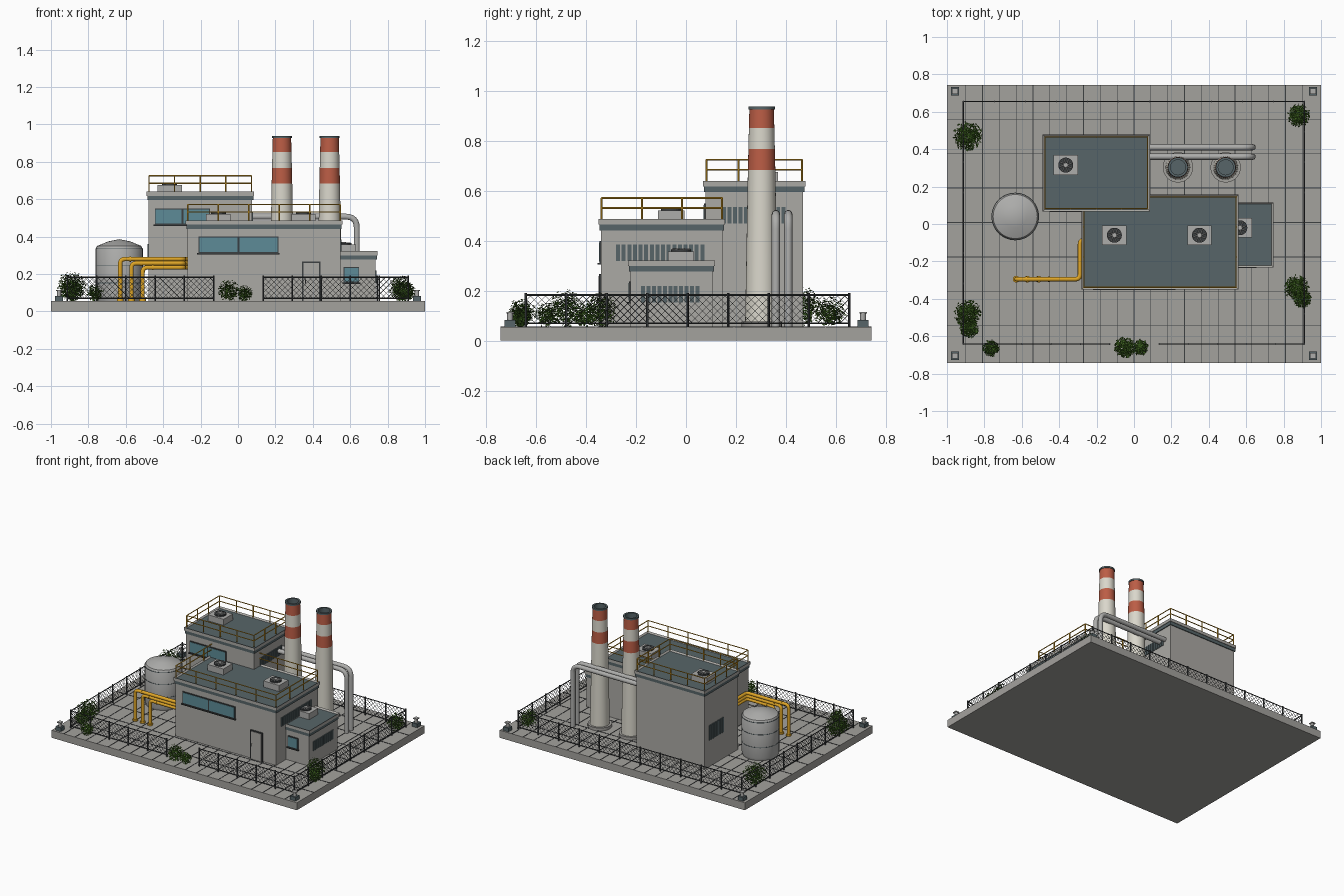
import bpy, bmesh, math, random
from mathutils import Vector, Matrix

cube = bpy.data.objects.get("Cube")
if cube:
    bpy.data.objects.remove(cube, do_unlink=True)
random.seed(7)
GROUND = 0.055


def material(name, r, g, b):
    mat = bpy.data.materials.new(name)
    mat.use_nodes = True
    mat.diffuse_color = (r, g, b, 1)
    shader = next(n for n in mat.node_tree.nodes if n.type == "BSDF_PRINCIPLED")
    shader.inputs["Base Color"].default_value = (r, g, b, 1)
    shader.inputs["Roughness"].default_value = 0.8
    return mat


concrete = material("paving concrete", .37, .36, .34)
wall = material("wall grey", .41, .4, .375)
slate = material("roof slate", .095, .13, .14)
dark = material("dark steel", .045, .05, .053)
glass = material("window glass", .11, .26, .31)
white = material("chimney white", .7, .68, .6)
red = material("chimney red", .5, .11, .06)
yellow = material("safety yellow", .74, .38, .02)
green = material("leaf green", .05, .13, .015)
metal = material("pale metal", .42, .42, .41)


def finish(name, bm, *mats, smooth=False):
    mesh = bpy.data.meshes.new(name)
    bm.to_mesh(mesh)
    bm.free()
    for mat in mats:
        mesh.materials.append(mat)
    obj = bpy.data.objects.new(name, mesh)
    bpy.context.collection.objects.link(obj)
    if smooth:
        bpy.ops.object.select_all(action="DESELECT")
        obj.select_set(True)
        bpy.context.view_layer.objects.active = obj
        bpy.ops.object.shade_smooth_by_angle(angle=math.radians(35))
    return obj


def box(bm, low, high, index=0):
    low, high = Vector(low), Vector(high)
    place = Matrix.Translation((low + high) / 2) @ Matrix.Diagonal((*(high - low), 1))
    made = bmesh.ops.create_cube(bm, size=1, matrix=place)["verts"]
    faces = {f for v in made for f in v.link_faces}
    for face in faces:
        face.material_index = index
    return faces


def rod(bm, start, end, radius, sides=6, index=0):
    start, end = Vector(start), Vector(end)
    axis = end - start
    place = Matrix.Translation((start + end) / 2) @ axis.to_track_quat("Z", "Y").to_matrix().to_4x4()
    made = bmesh.ops.create_cone(bm, cap_ends=True, segments=sides, radius1=radius,
                                 radius2=radius, depth=axis.length, matrix=place)["verts"]
    for face in {f for v in made for f in v.link_faces}:
        face.material_index = index


def lathe(bm, x, y, profile, steps=32):
    verts = [bm.verts.new((x + r, y, z)) for r, z in profile]
    edges = [bm.edges.new(pair) for pair in zip(verts, verts[1:])]
    bmesh.ops.spin(bm, geom=verts + edges, cent=(x, y, 0), axis=(0, 0, 1),
                   angle=math.tau, steps=steps)
    bmesh.ops.remove_doubles(bm, verts=bm.verts, dist=.0001)
    bmesh.ops.recalc_face_normals(bm, faces=bm.faces)


def pipe(name, points, radius, mat, bend=.045):
    """Tube along straight runs with rounded elbows."""
    points = [Vector(p) for p in points]
    path = [points[0]]
    for before, corner, after in zip(points, points[1:], points[2:]):
        a = corner + (before - corner).normalized() * bend
        b = corner + (after - corner).normalized() * bend
        for step in range(7):
            t = step / 6
            path.append(a * (1 - t) ** 2 + corner * 2 * t * (1 - t) + b * t ** 2)
    path.append(points[-1])
    curve = bpy.data.curves.new(name, "CURVE")
    curve.dimensions = "3D"
    curve.bevel_depth = radius
    curve.bevel_resolution = 3
    curve.use_fill_caps = True
    spline = curve.splines.new("POLY")
    spline.points.add(len(path) - 1)
    for point, place in zip(spline.points, path):
        point.co = (*place, 1)
    curve.materials.append(mat)
    bpy.context.collection.objects.link(bpy.data.objects.new(name, curve))


def railing(name, x0, x1, y0, y1, z):
    bm = bmesh.new()
    corners = [Vector(c) for c in ((x0, y0, z), (x1, y0, z), (x1, y1, z), (x0, y1, z))]
    for a, b in zip(corners, corners[1:] + corners[:1]):
        for height in (.045, .085):
            up = Vector((0, 0, height))
            rod(bm, a + up, b + up, .0035)
        bays = round((b - a).length / .15)
        for i in range(bays):
            foot = a.lerp(b, i / bays)
            rod(bm, foot, foot + Vector((0, 0, .085)), .004)
    finish(name, bm, yellow)


def building(name, x0, x1, y0, y1, top):
    bm = bmesh.new()
    box(bm, (x0, y0, GROUND), (x1, y1, top - .04))
    e = .006
    box(bm, (x0 - e, y0 - e, top - .045), (x1 + e, y1 + e, top - .022), 1)
    e = .01
    cap = box(bm, (x0 - e, y0 - e, top - .022), (x1 + e, y1 + e, top))
    # sunken roof inside the parapet
    roof = max(cap, key=lambda f: f.calc_center_median().z)
    bmesh.ops.inset_region(bm, faces=[roof], thickness=.014)
    roof.material_index = 1
    bmesh.ops.translate(bm, verts=roof.verts, vec=(0, 0, -.01))
    finish(name, bm, wall, slate)


def window(name, x0, x1, y, z0, z1, panes):
    bm = bmesh.new()
    box(bm, (x0, y - .006, z0), (x1, y + .002, z1))
    box(bm, (x0 - .006, y - .014, z0 - .007), (x1 + .006, y, z0))
    width = (x1 - x0) / panes
    for i in range(panes):
        left = x0 + i * width
        box(bm, (left + .005, y - .008, z0 + .006), (left + width - .005, y, z1 - .006), 1)
    finish(name, bm, dark, glass)


def louvers(name, x, y0, y1, z0, z1):
    bm = bmesh.new()
    count = round((y1 - y0) / .0225)
    for i in range(count):
        y = y0 + (y1 - y0) * i / count
        box(bm, (x - .005, y, z0), (x + .005, y + .016, z1))
    finish(name, bm, slate)


def roof_vent(name, x, y, z):
    bm = bmesh.new()
    box(bm, (x - .065, y - .053, z), (x + .065, y + .053, z + .045))
    top = Vector((x, y, z + .045))
    rod(bm, top, top + Vector((0, 0, .009)), .04, 24, 1)
    rod(bm, top, top + Vector((0, 0, .013)), .012, 12)
    for i in range(8):
        turn = Matrix.Rotation(math.tau * i / 8, 3, "Z")
        rod(bm, top + turn @ Vector((.01, 0, .009)), top + turn @ Vector((.036, .012, .009)), .003, 4)
    finish(name, bm, metal, dark)


# Ground slab and paving joints
bm = bmesh.new()
box(bm, (-1, -.743, 0), (1, .743, GROUND))
finish("ground_slab", bm, concrete)
bm = bmesh.new()
for i in range(-10, 11):
    box(bm, (i * .09 - .002, -.743, GROUND), (i * .09 + .002, .743, GROUND + .002))
for i in range(-3, 4):
    y = i * .184 + .008
    box(bm, (-1, y - .002, GROUND), (1, y + .002, GROUND + .002))
finish("paving_joints", bm, dark)

# Buildings, roof railings and vents
building("main_hall", -.27, .548, -.34, .147, .487)
building("rear_hall", -.478, .076, .078, .469, .64)
building("annex", .54, .736, -.222, .106, .322)
railing("main_railing", -.268, .546, -.338, .145, .487)
railing("rear_railing", -.476, .072, .082, .465, .64)
roof_vent("main_vent_left", .35, -.06, .477)
roof_vent("main_vent_right", -.105, -.06, .477)
roof_vent("rear_vent", -.365, .315, .63)
roof_vent("annex_vent", .566, -.02, .312)

# Windows, louvers and door
window("main_window", -.212, .217, -.34, .312, .4, 2)
window("rear_window", -.445, -.15, .078, .465, .55, 2)
window("annex_window", .565, .648, -.222, .155, .237, 1)
louvers("main_louvers", .548, -.28, .08, .32, .385)
louvers("rear_louvers", .076, .145, .405, .47, .535)
louvers("annex_louvers", .736, -.18, .06, .152, .22)
louvers("rear_left_louvers", -.478, .25, .42, .25, .36)
bm = bmesh.new()
box(bm, (.343, -.348, GROUND), (.442, -.338, .267), 1)
box(bm, (.351, -.35, GROUND), (.434, -.338, .259))
rod(bm, (.36, -.354, .15), (.36, -.354, .17), .003, 6, 1)
finish("front_door", bm, wall, dark)

# Banded chimneys
for side, x in (("left", .49), ("right", .235)):
    bm = bmesh.new()
    lathe(bm, x, .303, [(.066, .07), (.055, .684), (.053, .768), (.051, .852), (.049, .93)])
    for face in bm.faces:
        z = face.calc_center_median().z
        face.material_index = int(.684 < z < .768 or z > .852)
    finish("chimney_" + side, bm, white, red, smooth=True)
    bm = bmesh.new()
    lathe(bm, x, .303, [(0, .9), (.04, .9), (.04, .938), (.053, .938), (.053, .926), (.045, .926)])
    finish("chimney_rim_" + side, bm, slate, smooth=True)
    bm = bmesh.new()
    rod(bm, (x, .303, GROUND), (x, .303, .077), .081, 32)
    finish("chimney_foot_" + side, bm, concrete, smooth=True)

# Storage tank with seams
bm = bmesh.new()
lathe(bm, -.635, .04, [(0, GROUND), (.12, GROUND), (.126, .075), (.126, .335), (.118, .35), (.06, .374), (0, .386)])
finish("storage_tank", bm, metal, smooth=True)
bm = bmesh.new()
for z in (.15, .245, .333):
    rod(bm, (-.635, .04, z), (-.635, .04, z + .004), .1275, 32)
finish("tank_seams", bm, slate)

# Grey exhaust pipes and yellow supply pipes
for i, y in enumerate((.36, .41)):
    pipe(f"exhaust_pipe_{i}", [(.06, y, .507), (.635, y, .507), (.635, y, GROUND)], .0165, metal, .06)
flanges = bmesh.new()
for i in range(3):
    x, z = -.63 + i * .06, .28 - i * .0225
    pipe(f"supply_pipe_{i}", [(-.25, -.085, z), (-.289, -.085, z), (-.289, -.295, z),
                              (x, -.295, z), (x, -.295, GROUND)], .012, yellow, .026)
    rod(flanges, (x, -.295, GROUND), (x, -.295, .066), .018, 16)
    rod(flanges, (x + .05, -.295, z), (x + .058, -.295, z), .0145, 16)
finish("supply_flanges", flanges, yellow, smooth=True)

# Chain-link fence with a front gateway
frame, mesh_wire = bmesh.new(), bmesh.new()
LOW, HIGH = .07, .183


def fence(start, end):
    start, end = Vector((*start, 0)), Vector((*end, 0))
    along = (end - start).normalized()
    length, tall = (end - start).length, HIGH - LOW
    bays = round(length / .163)
    for i in range(bays + 1):
        foot = start.lerp(end, i / bays)
        rod(frame, foot + Vector((0, 0, GROUND)), foot + Vector((0, 0, HIGH + .008)), .005)
    for z in (LOW, HIGH):
        rod(frame, start + Vector((0, 0, z)), end + Vector((0, 0, z)), .0035)
    pitch = .03
    for k in range(-int(tall / pitch), int(length / pitch) + 1):
        c = k * pitch
        u0, u1 = max(0, c), min(length, c + tall)
        for flip in (False, True):
            a, b = [start + along * (length - u if flip else u) + Vector((0, 0, LOW + u - c)) for u in (u0, u1)]
            if (b - a).length > .004:
                rod(mesh_wire, a, b, .0013, 3)


L, R, F, B = -.913, .91, -.642, .655
for start, end in (((L, F), (-.13, F)), ((.135, F), (R, F)), ((R, F), (R, B)), ((R, B), (L, B)), ((L, B), (L, F))):
    fence(start, end)
finish("fence_frame", frame, dark)
finish("fence_mesh", mesh_wire, dark)

# Corner lamps
bm = bmesh.new()
for x in (-.957, .957):
    for y in (-.705, .71):
        box(bm, (x - .022, y - .022, GROUND), (x + .022, y + .022, .082), 1)
        rod(bm, (x, y, .08), (x, y, .11), .012, 12)
        box(bm, (x - .015, y - .015, .108), (x + .015, y + .015, .115))
finish("corner_lamps", bm, metal, slate)

# Leafy shrubs
shrubs = [(-.89, .47, .08), (.88, .58, .062), (-.89, -.48, .075), (-.88, -.56, .05), (-.765, -.665, .045),
          (-.05, -.66, .058), (.035, -.66, .042), (.87, -.34, .07), (.9, -.4, .05)]
bm = bmesh.new()
for x, y, r in shrubs:
    for i in range(int(r * 9000)):
        out = Vector([random.gauss(0, 1) for _ in range(3)]).normalized()
        spot = Vector((x, y, GROUND + r)) + out * r * random.uniform(.35, 1)
        normal = out * .5 + Vector((0, 0, 1)) + Vector([random.uniform(-.7, .7) for _ in range(3)])
        turn = normal.to_track_quat("Z", "Y").to_matrix() @ Matrix.Rotation(random.uniform(0, math.tau), 3, "Z")
        bm.faces.new([bm.verts.new(spot + turn @ Vector(c))
                      for c in ((-.008, 0, 0), (0, -.004, 0), (.008, 0, 0), (0, .004, 0))])
finish("shrubs", bm, green)
